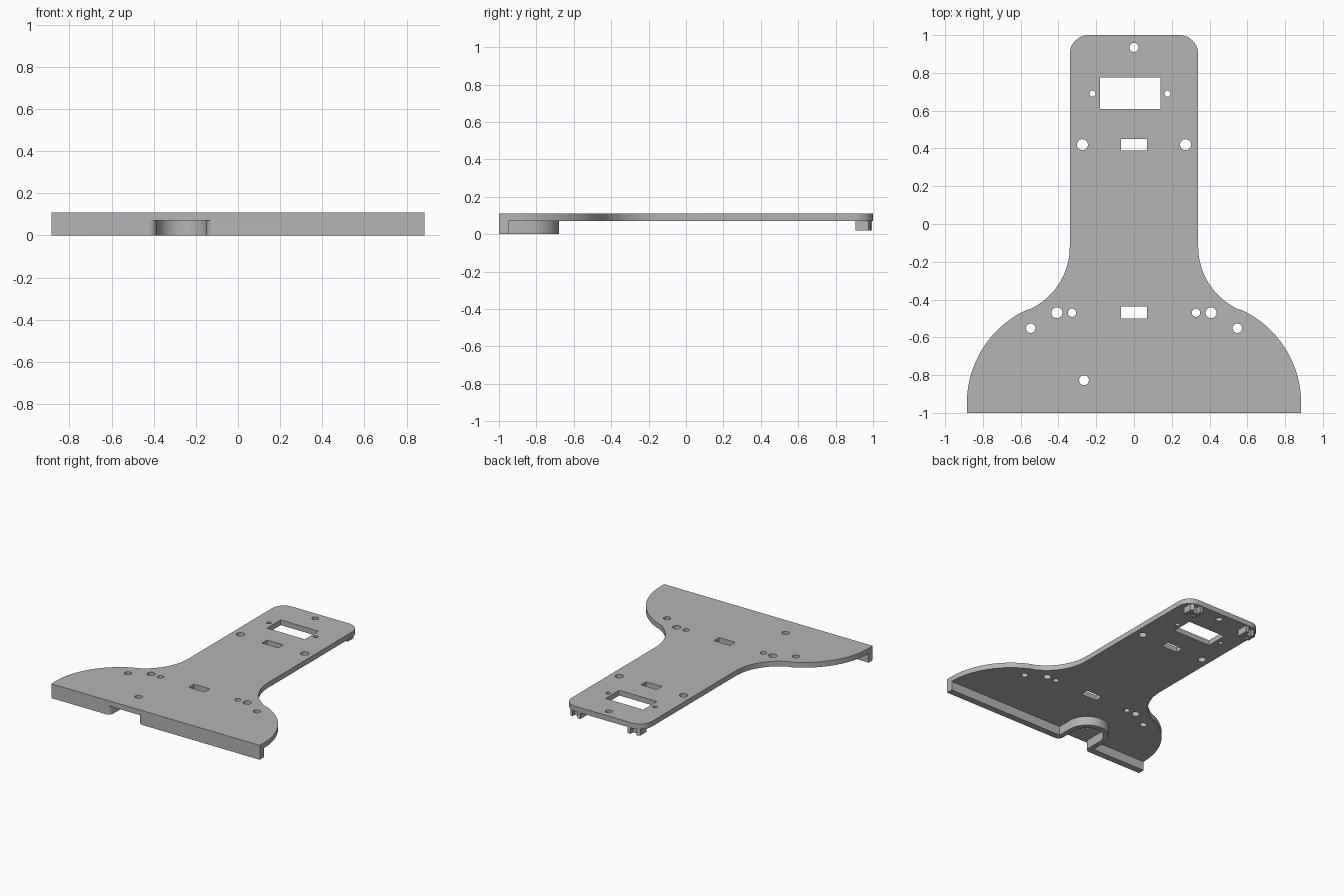
import bpy
from math import sin, cos, radians

cube = bpy.data.objects.get("Cube")
if cube:
    bpy.data.objects.remove(cube, do_unlink=True)

grey = bpy.data.materials.new("plain grey")
grey.use_nodes = True
COLOR = (0.46, 0.46, 0.46, 1)
grey.diffuse_color = COLOR
grey.node_tree.nodes["Principled BSDF"].inputs["Base Color"].default_value = COLOR


def arc(cx, cy, r, a0, a1, n=16):
    angles = [radians(a0 + (a1 - a0) * i / n) for i in range(n + 1)]
    return [(cx + r * cos(a), cy + r * sin(a)) for a in angles]


def circle(cx, cy, r):
    return arc(cx, cy, r, 0, 360, 32)[:-1]


def rect(x0, x1, y0, y1):
    return [(x0, y0), (x1, y0), (x1, y1), (x0, y1)]


def slab(name, outlines, z0, z1):
    """Extrude closed outlines; outlines inside the first one become holes."""
    curve = bpy.data.curves.new(name, 'CURVE')
    curve.dimensions = '2D'
    curve.fill_mode = 'BOTH'
    curve.extrude = (z1 - z0) / 2
    for points in outlines:
        spline = curve.splines.new('POLY')
        spline.points.add(len(points) - 1)
        for p, (x, y) in zip(spline.points, points):
            p.co = (x, y, 0, 1)
        spline.use_cyclic_u = True
    temp = bpy.data.objects.new(name + " outline", curve)
    bpy.context.collection.objects.link(temp)
    bpy.context.view_layer.update()
    graph = bpy.context.evaluated_depsgraph_get()
    mesh = bpy.data.meshes.new_from_object(temp.evaluated_get(graph))
    bpy.data.objects.remove(temp, do_unlink=True)
    mesh.name = name
    mesh.materials.clear()
    mesh.materials.append(grey)
    obj = bpy.data.objects.new(name, mesh)
    obj.location.z = (z0 + z1) / 2
    bpy.context.collection.objects.link(obj)
    bpy.ops.object.select_all(action='DESELECT')
    bpy.context.view_layer.objects.active = obj
    obj.select_set(True)
    # weld the caps to the sides, then smooth the curved walls
    bpy.ops.object.mode_set(mode='EDIT')
    bpy.ops.mesh.select_all(action='SELECT')
    bpy.ops.mesh.remove_doubles(threshold=0.0001)
    bpy.ops.mesh.normals_make_consistent(inside=False)
    bpy.ops.object.mode_set(mode='OBJECT')
    bpy.ops.object.shade_smooth_by_angle(angle=radians(30))
    return obj


BOTTOM, TOP = 0.07, 0.11

# Base plate: narrow neck flaring into a wide rounded front
half = ([(0.885, -1)]
        + arc(0.339, -0.95, 0.546, 0, 65, 24)
        + arc(0.705, -0.12, 0.365, 245, 180, 20)
        + arc(0.24, 0.9, 0.1, 0, 90, 12))
outline = half + [(-x, y) for x, y in reversed(half)]

# Openings through the plate
openings = [rect(-0.18, 0.14, 0.61, 0.775),
            rect(-0.068, 0.068, 0.388, 0.45),
            rect(-0.068, 0.068, -0.5, -0.437),
            circle(0, 0.935, 0.024),
            circle(-0.22, 0.69, 0.016),
            circle(0.177, 0.69, 0.016),
            circle(-0.265, -0.827, 0.026)]
for side in (-1, 1):
    for x, y, r in ((0.273, 0.42, 0.029), (0.408, -0.47, 0.029),
                    (0.328, -0.47, 0.022), (0.547, -0.552, 0.025)):
        openings.append(circle(side * x, y, r))
slab("base_plate", [outline] + openings, BOTTOM, TOP)

# Front lip with a U-shaped recess wall and rounded mouth
CX, CY, INNER, OUTER = -0.267, -0.836, 0.118, 0.157
lip = ([(-0.885, -1)]
       + arc(CX - OUTER, -0.961, 0.039, -90, 0, 8)
       + arc(CX, CY, INNER, 180, 0, 24)
       + arc(CX + OUTER, -0.961, 0.039, 180, 270, 8)
       + [(0.885, -1), (0.885, -0.95), (CX + OUTER, -0.95)]
       + arc(CX, CY, OUTER, 0, 180, 24)
       + [(CX - OUTER, -0.95), (-0.885, -0.95)])
slab("front_lip", [lip], 0, BOTTOM)

# Rear lugs: two prongs joined by a web under each back corner
for side, label in ((1, "left"), (-1, "right")):
    lug = [(0.2, 0.905), (0.225, 0.905), (0.225, 0.937), (0.272, 0.937),
           (0.272, 0.905), (0.297, 0.905), (0.297, 0.975), (0.272, 0.99),
           (0.272, 0.962), (0.225, 0.962), (0.225, 0.995), (0.2, 0.995)]
    slab("rear_lug_" + label, [[(side * x, y) for x, y in lug]], 0.02, BOTTOM)
